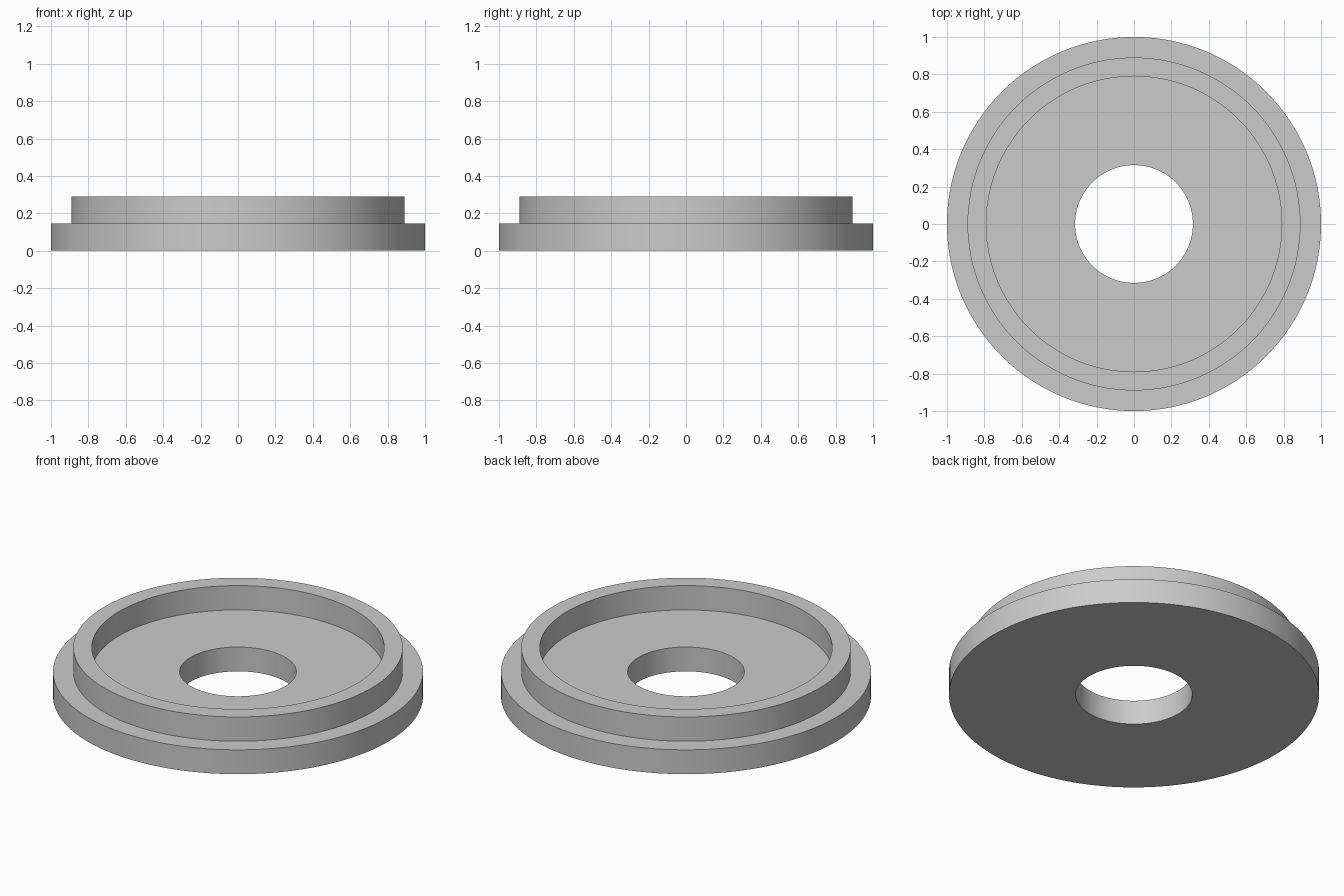
import bpy
import bmesh
import math

cube = bpy.data.objects.get("Cube")
if cube:
    bpy.data.objects.remove(cube, do_unlink=True)

# Plain grey material
GREY = (0.6, 0.6, 0.6, 1.0)
grey = bpy.data.materials.new("light grey")
grey.use_nodes = True
grey.diffuse_color = GREY
grey.node_tree.nodes["Principled BSDF"].inputs["Base Color"].default_value = GREY

# Dimensions
SEGMENTS = 128
HOLE, RIM_IN, RIM_OUT, FLANGE = 0.315, 0.79, 0.89, 1.0
STEP, TOP = 0.145, 0.29


def lathe(name, profile):
    """Spin a closed (radius, height) profile around the z axis."""
    bm = bmesh.new()
    rings = []
    for i in range(SEGMENTS):
        a = 2 * math.pi * i / SEGMENTS
        rings.append([bm.verts.new((r * math.cos(a), r * math.sin(a), z))
                      for r, z in profile])
    n = len(profile)
    for i, ring in enumerate(rings):
        following = rings[(i + 1) % SEGMENTS]
        for j in range(n):
            k = (j + 1) % n
            bm.faces.new((ring[j], following[j], following[k], ring[k]))
    bmesh.ops.recalc_face_normals(bm, faces=bm.faces[:])
    mesh = bpy.data.meshes.new(name)
    bm.to_mesh(mesh)
    bm.free()
    mesh.materials.append(grey)
    obj = bpy.data.objects.new(name, mesh)
    bpy.context.collection.objects.link(obj)
    return obj


# Flanged disc with a raised rim and a central bore
disc = lathe("flanged_ring", [
    (HOLE, 0), (FLANGE, 0), (FLANGE, STEP), (RIM_OUT, STEP),
    (RIM_OUT, TOP), (RIM_IN, TOP), (RIM_IN, STEP), (HOLE, STEP),
])

# Smooth walls, crisp corners
bpy.ops.object.select_all(action='DESELECT')
disc.select_set(True)
bpy.context.view_layer.objects.active = disc
bpy.ops.object.shade_smooth_by_angle(angle=math.radians(30))
